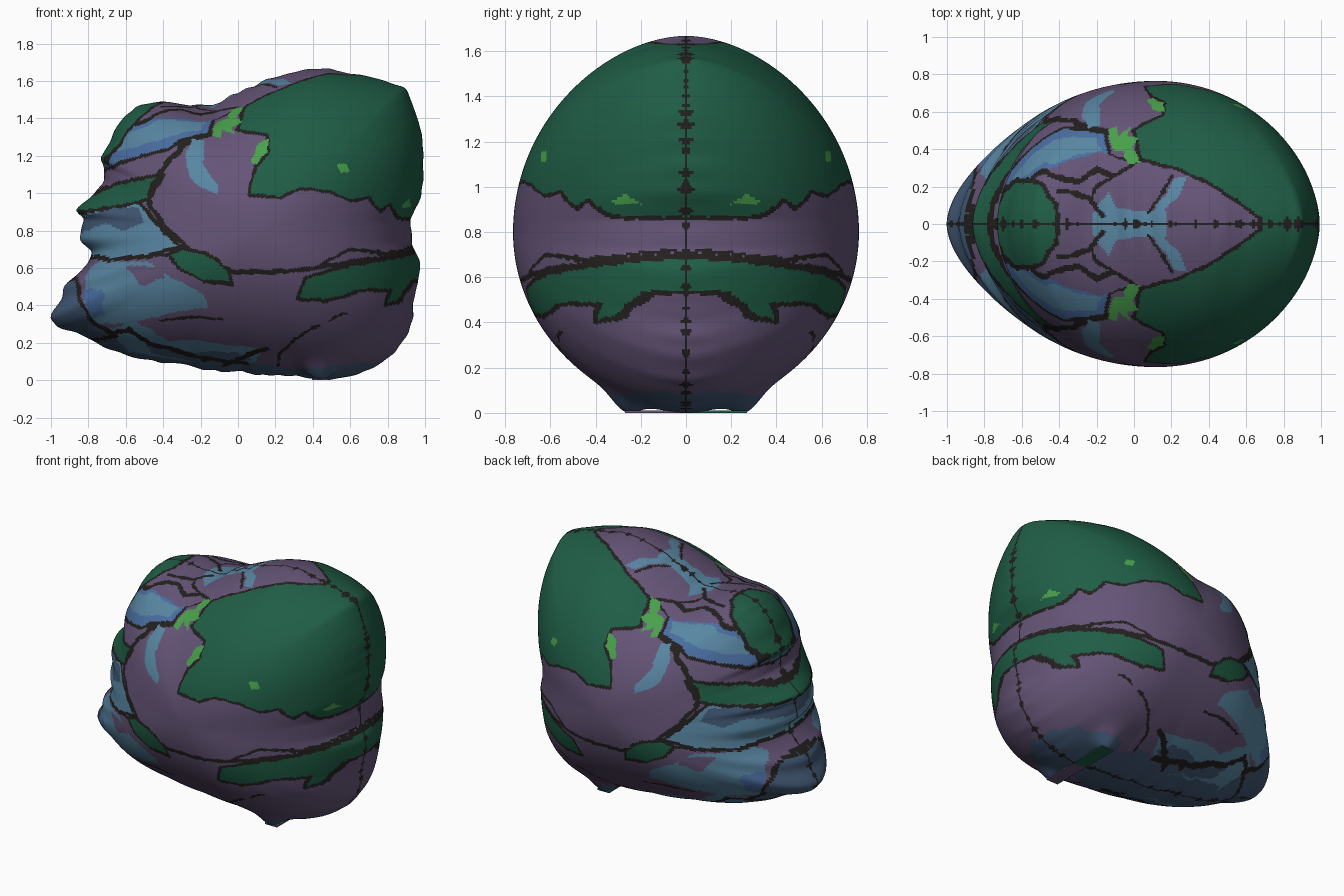
import bpy
import math
from mathutils import Vector, noise

if "Cube" in bpy.data.objects:
    bpy.data.objects.remove(bpy.data.objects["Cube"])


# Materials
def make_material(name, rgb):
    linear = [((c / 255 + 0.055) / 1.055) ** 2.4 for c in rgb] + [1.0]
    material = bpy.data.materials.new(name)
    material.use_nodes = True
    material.diffuse_color = linear
    shader = material.node_tree.nodes["Principled BSDF"]
    shader.inputs["Base Color"].default_value = linear
    shader.inputs["Roughness"].default_value = 0.9
    return material


PURPLE, GREEN, LIME, SKY, BLUE, SLATE, DARK = range(7)
materials = [
    make_material("stone purple", (100, 84, 118)),
    make_material("moss green", (31, 93, 70)),
    make_material("bright leaf green", (72, 160, 74)),
    make_material("pale blue", (88, 134, 162)),
    make_material("mid blue", (73, 109, 160)),
    make_material("slate blue", (66, 89, 118)),
    make_material("dark crevice", (35, 32, 31)),
]

# Side outline of the boulder in hundredths, counterclockwise from the far right
OUTLINE = [
    (98, 98), (99, 113), (97, 137), (93, 149), (89, 156), (78, 160), (60, 164),
    (46, 167), (33, 165), (17, 161), (1, 154), (-13, 147), (-26, 147), (-42, 149),
    (-55, 146), (-64, 137), (-68, 129), (-74, 118), (-71, 115), (-72, 106),
    (-80, 97), (-87, 90), (-82, 87), (-85, 75), (-78, 69), (-80, 63), (-86, 56),
    (-93, 51), (-94, 43), (-101, 34), (-96, 28), (-87, 26), (-71, 18), (-53, 12),
    (-31, 9), (1, 5), (30, 3), (46, 0), (70, 5), (84, 15), (92, 27), (94, 43),
    (97, 64), (93, 72), (92, 86),
]
CENTRE_X, CENTRE_Z, HALF_WIDTH = 0.12, 0.8, 0.765
SEGMENTS, RINGS = 480, 140


def outline_radii():
    """Radius of the outline at evenly spaced angles round the centre."""
    polar = []
    for x, z in OUTLINE:
        dx, dz = x / 100 - CENTRE_X, z / 100 - CENTRE_Z
        polar.append((math.atan2(dz, dx) % math.tau, math.hypot(dx, dz)))
    polar.sort()
    first, last = polar[0], polar[-1]
    polar = [(last[0] - math.tau, last[1])] + polar + [(first[0] + math.tau, first[1])]
    radii = []
    for i in range(SEGMENTS):
        angle = math.tau * i / SEGMENTS
        for (a, ra), (b, rb) in zip(polar, polar[1:]):
            if a <= angle <= b:
                radii.append(ra + (rb - ra) * (angle - a) / max(b - a, 1e-6))
                break
    return radii


def smoothed(values, reach):
    n = len(values)
    return [sum(values[(i + k) % n] for k in range(-reach, reach + 1)) / (2 * reach + 1)
            for i in range(n)]


# Painted patches and dark strokes, topmost last, with points in hundredths
layers = []


def patch(colour, points, border=0.0, plane="side"):
    points = [Vector(p) / 100 for p in points]
    closing = points[:1] if colour is not None else []
    us, vs = zip(*points)
    box = (min(us) - border, max(us) + border, min(vs) - border, max(vs) + border)
    layers.insert(0, (colour, list(zip(points, points[1:] + closing)), border, plane, box))


def stroke(points, width=0.01, plane="side"):
    patch(None, points, width, plane)


def layer_colour(colour, edges, border, u, v):
    inside, nearest = False, 9.0
    for (ax, ay), (bx, by) in edges:
        if (ay > v) != (by > v) and u < ax + (v - ay) * (bx - ax) / (by - ay):
            inside = not inside
        if border:
            ex, ey = bx - ax, by - ay
            t = min(1, max(0, ((u - ax) * ex + (v - ay) * ey) / (ex * ex + ey * ey)))
            nearest = min(nearest, math.hypot(u - ax - t * ex, v - ay - t * ey))
    if nearest < border:
        return DARK
    return colour if inside else None


def paint(point):
    # Ragged dark crevice along the middle
    if -point.y < 0.007 + 0.05 * max(0, noise.noise(Vector((point.x, 0, point.z)) * 35)):
        return DARK
    p = point + noise.noise_vector(point * 9) * 0.01 + noise.noise_vector(point * 24) * 0.008
    for colour, edges, border, plane, box in layers:
        if plane == "top" and point.z < 1.15:
            continue
        u, v = (p.x, -p.y) if plane == "top" else (p.x, p.z)
        if box[0] <= u <= box[1] and box[2] <= v <= box[3]:
            found = layer_colour(colour, edges, border, u, v)
            if found is not None:
                return found
    return PURPLE


# Underside and lower front
patch(SLATE, [(-90, 26), (-60, 21), (-30, 13), (0, 10), (30, 6), (75, 10), (75, -9), (-90, -9)])
patch(SKY, [(-69, 27), (-55, 31), (-37, 22), (-2, 19), (14, 16), (9, 10), (-10, 8), (-58, 15)])
patch(SLATE, [(-50, 20), (-25, 15), (0, 15), (8, 11), (-10, 8), (-45, 14)])
patch(SKY, [(-82, 56), (-74, 64), (-47, 63), (-34, 54), (-18, 46), (-16, 39), (-37, 36),
            (-58, 30), (-82, 30)])
patch(BLUE, [(-83, 48), (-72, 49), (-71, 35), (-80, 33)])
patch(PURPLE, [(-60, 61), (-39, 61), (-39, 55), (-52, 51)])
patch(SLATE, [(-109, 34), (-93, 53), (-86, 55), (-85, 43), (-77, 30), (-65, 24), (-90, 19)], 0.01)
stroke([(-68, 25), (-57, 27), (-48, 20), (-20, 12), (5, 9)])
stroke([(-41, 32), (-25, 34), (-8, 33)], 0.007)
stroke([(-7, 8), (4, 13), (15, 17)], 0.012)
stroke([(21, 8), (22, 14), (30, 22), (43, 29)], 0.008)
stroke([(49, 32), (58, 36)], 0.007)

# Middle bands and the long crevice
patch(SKY, [(-99, 74), (-99, 86), (-68, 94), (-52, 95), (-47, 88), (-39, 79), (-31, 71),
            (-47, 67), (-69, 65), (-86, 66)], 0.01)
patch(SLATE, [(-90, 82), (-80, 89), (-66, 92), (-53, 92), (-50, 84), (-62, 80), (-72, 84), (-82, 79)])
patch(GREEN, [(-99, 88), (-95, 95), (-78, 99), (-71, 103), (-58, 107), (-40, 110), (-47, 97),
              (-62, 93)], 0.01)
stroke([(-14, 132), (-29, 126), (-39, 115), (-47, 102), (-47, 93), (-39, 82), (-25, 69),
        (-2, 58), (22, 58), (54, 62), (78, 66), (105, 71)], 0.013)
stroke([(-85, 66), (-60, 65), (-37, 67)])
patch(GREEN, [(-37, 67), (-29, 71), (-15, 67), (-5, 59), (-3, 51), (-18, 52), (-31, 59)], 0.009)
patch(GREEN, [(32, 44), (36, 55), (54, 60), (78, 65), (109, 71), (109, 56), (93, 53), (86, 41),
              (78, 40), (81, 48), (65, 48), (46, 42)], 0.01)
stroke([(42, 61), (58, 70), (80, 68), (96, 72)], 0.008)

# Upper front blue band and crescent
patch(BLUE, [(-79, 110), (-74, 124), (-58, 135), (-39, 144), (-14, 140), (-15, 132), (-29, 128),
             (-39, 123), (-55, 119)], 0.01)
patch(SKY, [(-66, 122), (-61, 130), (-42, 139), (-18, 138), (-20, 134), (-45, 128)])
patch(SKY, [(-24, 129), (-28, 122), (-28, 115), (-26, 108), (-20, 103), (-11, 100), (-11, 104),
            (-15, 109), (-18, 116), (-18, 128)])

# Large moss cap
patch(GREEN, [(28, 162), (12, 154), (3, 146), (0, 134), (16, 131), (17, 123), (9, 114), (6, 99),
              (22, 98), (33, 102), (49, 101), (60, 96), (70, 97), (76, 90), (81, 94), (87, 86),
              (93, 86), (115, 83), (115, 185), (45, 180)], 0.009)

# Crest, drawn on the plan
patch(PURPLE, [(-15, 36), (6, 34), (22, 30), (40, 21), (54, 13), (67, 3), (67, -9), (-15, -9)],
      0.01, "top")
patch(PURPLE, [(-45, 30), (-20, 38), (3, 32), (3, -9), (-45, -9)], 0, "top")
patch(SKY, [(10, 5), (14, 12), (22, 24), (29, 25), (25, 16), (15, 6)], 0, "top")
patch(SKY, [(-22, -9), (-22, 6), (-14, 17), (-9, 8), (18, 6), (18, -9)], 0, "top")
stroke([(-45, 27), (-30, 22), (-20, 29), (-12, 26)], 0.016, "top")
stroke([(-40, 18), (-24, 14), (-16, 5)], 0.014, "top")
stroke([(0, 33), (-10, 26), (-21, 20), (-23, 12)], 0.01, "top")
stroke([(8, 6), (14, 15), (21, 26)], 0.008, "top")
patch(GREEN, [(-38, -9), (-42, 10), (-50, 22), (-62, 24), (-70, 18), (-75, 5), (-75, -9)],
      0.013, "top")

# Bright leaf tips
patch(LIME, [(-14, 131), (-12, 138), (-6, 140), (-3, 145), (3, 147), (-1, 140), (2, 138),
             (-3, 135), (-1, 132), (-8, 134), (-9, 130)])
patch(LIME, [(7, 116), (10, 125), (17, 130), (16, 122), (12, 119), (10, 116)])
patch(LIME, [(53, 115), (58, 116), (60, 111), (55, 110)])
patch(LIME, [(87, 93), (91, 98), (93, 92)])

# Boulder: one domed half, mirrored across the middle
wavy = smoothed(outline_radii(), 1)
calm = smoothed(smoothed(wavy, 17), 17)
verts = [(CENTRE_X, -HALF_WIDTH, CENTRE_Z)]
for ring in range(1, RINGS + 1):
    phi = math.pi / 2 * ring / RINGS
    spread = math.sin(phi)
    depth = HALF_WIDTH * math.cos(phi) ** 1.1 if ring < RINGS else 0
    for i in range(SEGMENTS):
        angle = math.tau * i / SEGMENTS
        ripple = 0.012 * noise.noise(Vector((math.cos(angle), math.sin(angle), 0)) * 12)
        radius = spread * (calm[i] + (wavy[i] - calm[i]) * spread ** 5 + ripple * spread ** 40)
        x = CENTRE_X + radius * math.cos(angle)
        z = CENTRE_Z + radius * math.sin(angle)
        if z < 0.3:  # small foot bulging down on each side
            z -= 0.06 * math.exp(-((x - 0.44) ** 2 + (depth - 0.27) ** 2) / 0.006)
        verts.append((x, -depth, max(0, z)))
faces = []
for i in range(SEGMENTS):
    j = (i + 1) % SEGMENTS
    faces.append((0, 1 + i, 1 + j))
    for a in range(1, 1 + (RINGS - 1) * SEGMENTS, SEGMENTS):
        b = a + SEGMENTS
        faces.append((a + i, b + i, b + j, a + j))

mesh = bpy.data.meshes.new("boulder")
mesh.from_pydata(verts, [], faces)
for material in materials:
    mesh.materials.append(material)
for face in mesh.polygons:
    face.material_index = paint(face.center)
    face.use_smooth = True
boulder = bpy.data.objects.new("boulder", mesh)
bpy.context.collection.objects.link(boulder)
mirror = boulder.modifiers.new("mirror", "MIRROR")
mirror.use_axis = (False, True, False)
mirror.merge_threshold = 0.0005

# Thin flap under the base, one half per side
for side, name, colour in ((-1, "right_base_flap", PURPLE), (1, "left_base_flap", GREEN)):
    bpy.ops.mesh.primitive_cube_add(size=1, location=(0.44, side * 0.135, 0.005))
    flap = bpy.context.object
    flap.name = name
    flap.scale = (0.09, 0.27, 0.009)
    flap.data.materials.append(materials[colour])
